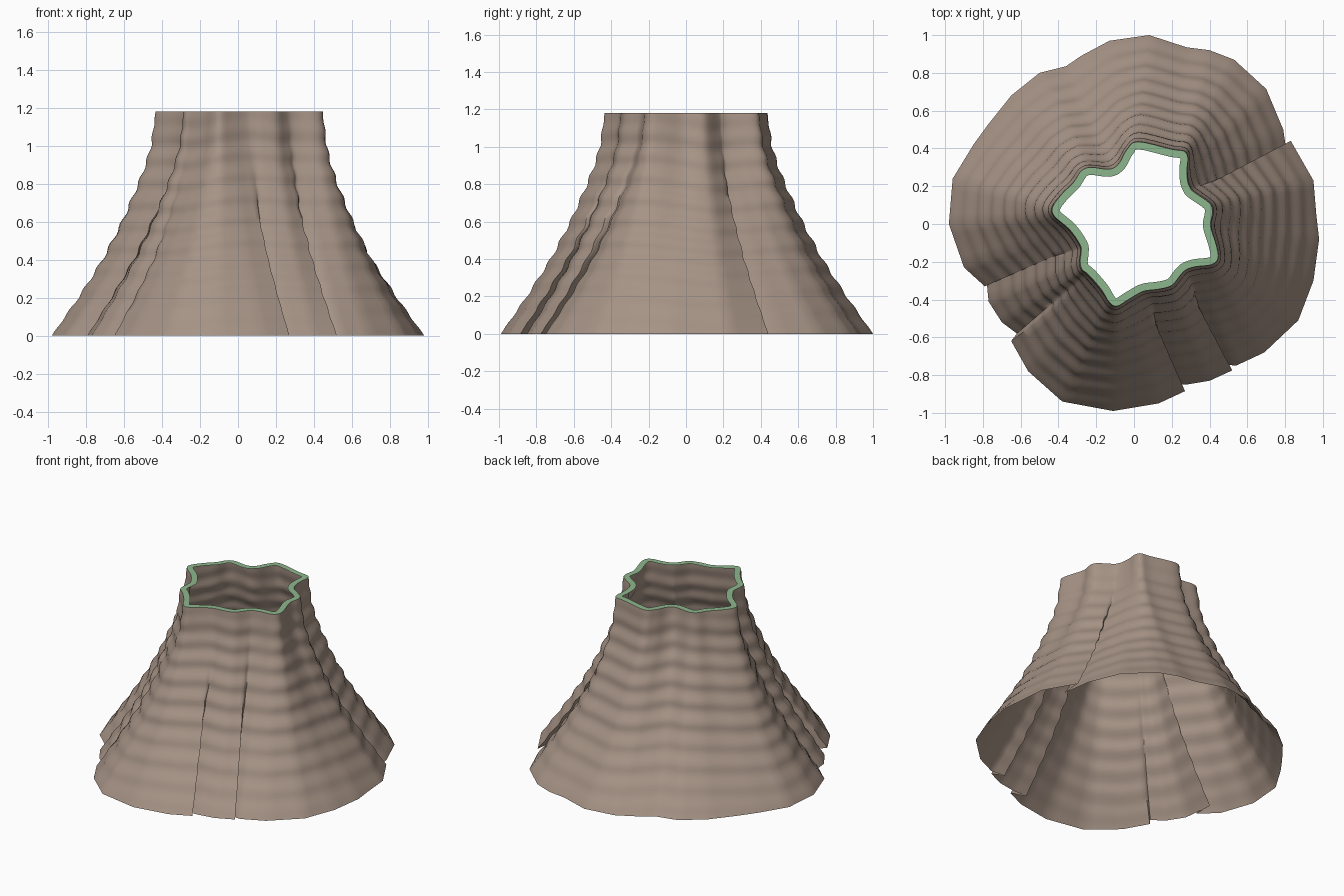
import bpy, math
from mathutils import Vector

if "Cube" in bpy.data.objects:
    bpy.data.objects.remove(bpy.data.objects["Cube"])

HEIGHT = 1.18
# Matching outlines, clockwise from the back: wavy rim and folded skirt edge
TOP = [(.02,.435),(.20,.395),(.265,.385),(.285,.35),(.28,.29),(.283,.23),(.295,.195),
       (.315,.17),(.40,.11),(.415,.06),(.405,-.01),(.435,-.11),(.445,-.18),(.41,-.215),
       (.33,-.225),(.28,-.24),(.25,-.265),(.20,-.325),(.13,-.345),(.085,-.35),(.04,-.36),
       (-.03,-.40),(-.09,-.435),(-.13,-.415),(-.17,-.35),(-.22,-.29),(-.25,-.26),
       (-.275,-.24),(-.285,-.2),(-.28,-.15),(-.285,-.11),(-.34,-.03),(-.42,.04),
       (-.43,.09),(-.38,.16),(-.32,.22),(-.28,.28),(-.23,.30),(-.13,.29),(-.08,.32),(-.04,.39)]
BASE = [(.08,1.0),(.28,.935),(.40,.92),(.53,.87),(.70,.715),(.79,.50),(.82,.30),
        (.83,.44),(.95,.23),(.965,.05),(.98,-.08),(.95,-.3),(.87,-.51),(.69,-.68),
        (.54,-.75),(.44,-.74),(.52,-.775),(.40,-.83),(.28,-.85),(.17,-.85),(.27,-.885),
        (.13,-.95),(-.11,-.99),(-.38,-.94),(-.56,-.78),(-.65,-.62),(-.62,-.58),
        (-.70,-.52),(-.77,-.41),(-.79,-.20),(-.79,-.33),(-.90,-.23),(-.98,0),
        (-.96,.24),(-.85,.42),(-.77,.53),(-.65,.68),(-.50,.80),(-.36,.835),(-.28,.89),(-.13,.97)]
# Flare: height -> how far the outline has spread from rim to base
FLARE = [(0, 1), (.2, .75), (.4, .52), (.6, .33), (.8, .17), (.9, .10), (1.0, .045), (HEIGHT, 0)]
SUB, LEVELS = 4, 60


def material(name, rgb):
    m = bpy.data.materials.new(name)
    m.diffuse_color = (*rgb, 1)
    m.use_nodes = True
    m.node_tree.nodes["Principled BSDF"].inputs["Base Color"].default_value = m.diffuse_color
    return m


def resample(points, smooth):
    p, out = [Vector(q) for q in points], []
    n = len(p)
    for i in range(n):
        a, b, c, d = p[i - 1], p[i], p[(i + 1) % n], p[(i + 2) % n]
        for k in range(SUB):
            t = k / SUB
            if smooth:
                out.append(.5 * (2 * b + (c - a) * t + (2 * a - 5 * b + 4 * c - d) * t * t
                                 + (3 * b - a - 3 * c + d) * t ** 3))
            else:
                out.append(b.lerp(c, t))
    return out


def flare(z):
    for (z0, f0), (z1, f1) in zip(FLARE, FLARE[1:]):
        if z <= z1:
            return f0 + (f1 - f0) * (z - z0) / (z1 - z0)
    return 0


def make_object(name, verts, faces, mat):
    me = bpy.data.meshes.new(name)
    me.from_pydata(verts, [], faces)
    me.materials.append(mat)
    ob = bpy.data.objects.new(name, me)
    bpy.context.collection.objects.link(ob)
    return ob


def strip(n, rows):
    return [(j * n + (i + 1) % n, j * n + i, (j + 1) * n + i, (j + 1) * n + (i + 1) % n)
            for j in range(rows) for i in range(n)]


rim, base = resample(TOP, True), resample(BASE, False)
N = len(rim)

# Flared, folded shell with faint horizontal ripples
verts = []
for j in range(LEVELS + 1):
    z = HEIGHT * j / LEVELS
    f = flare(z)
    fade = math.sin(math.pi * j / LEVELS) ** .5 if 0 < j < LEVELS else 0
    for r, b in zip(rim, base):
        p = r.lerp(b, f)
        a = math.atan2(p.y, p.x)
        wave = math.sin(2 * math.pi * z / .115 + 1.2 * math.sin(2 * a + .5) + .6 * math.sin(5 * a))
        p = p * (1 + .007 * fade * wave / p.length)
        verts.append((p.x, p.y, z))
shell = make_object("folded_shell", verts, strip(N, LEVELS), material("brown", (.38, .29, .235)))
bpy.context.view_layer.objects.active = shell
shell.select_set(True)
bpy.ops.object.shade_smooth_by_angle(angle=math.radians(50))

# Flat green band following the rim inward
inner = []
for i, p in enumerate(rim):
    t = (rim[(i + 2) % N] - rim[i - 2]).normalized()
    inner.append(p + .04 * Vector((t.y, -t.x)))
band = [(p.x, p.y, HEIGHT) for p in rim + inner]
make_object("rim_band", band, strip(N, 1), material("green", (.27, .47, .27)))
